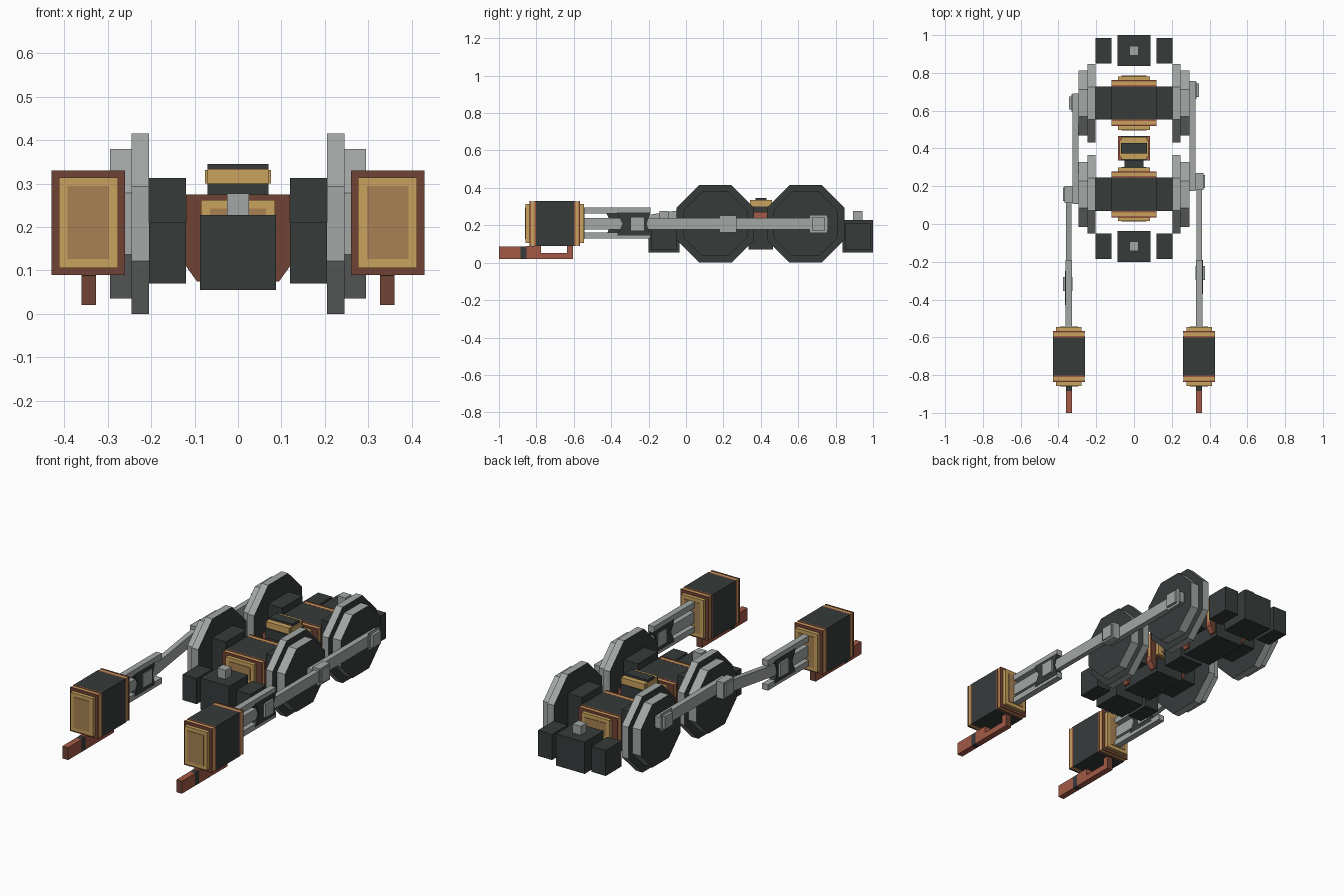
import bpy, bmesh, math
from mathutils import Vector

if "Cube" in bpy.data.objects:
    bpy.data.objects.remove(bpy.data.objects["Cube"])


def material(name, rgb):
    m = bpy.data.materials.new(name)
    m.use_nodes = True
    m.diffuse_color = (*rgb, 1)
    m.node_tree.nodes["Principled BSDF"].inputs["Base Color"].default_value = (*rgb, 1)
    return m


DARK = material("dark iron", (0.037, 0.045, 0.044))
GREY = material("steel grey", (0.36, 0.39, 0.38))
COPPER = material("copper", (0.36, 0.10, 0.06))
BROWN = material("dark copper", (0.16, 0.055, 0.033))
GOLD = material("brass", (0.58, 0.36, 0.11))
TAN = material("dull brass", (0.39, 0.22, 0.085))


def prism(name, axis, profile, lo, hi, side, ends=None):
    """Extrude a profile along x (points y, z) or y (points x, z)."""
    bm = bmesh.new()

    def place(p, d):
        return (d, p[0], p[1]) if axis == "x" else (p[0], d, p[1])

    rings = [[bm.verts.new(place(p, d)) for p in profile] for d in (lo, hi)]
    n = len(profile)
    caps = [bm.faces.new(r) for r in rings]
    for i in range(n):
        j = (i + 1) % n
        bm.faces.new((rings[0][i], rings[0][j], rings[1][j], rings[1][i]))
    for f in caps:
        f.material_index = 1 if ends else 0
    bmesh.ops.recalc_face_normals(bm, faces=bm.faces)
    mesh = bpy.data.meshes.new(name)
    bm.to_mesh(mesh)
    bm.free()
    for m in (side, ends):
        if m:
            mesh.materials.append(m)
    ob = bpy.data.objects.new(name, mesh)
    bpy.context.collection.objects.link(ob)
    return ob


def box(name, x, y, z, side, ends=None):
    """Box from (low, high) pairs; the ends colour goes on front and back."""
    rect = [(x[0], z[0]), (x[1], z[0]), (x[1], z[1]), (x[0], z[1])]
    return prism(name, "y", rect, y[0], y[1], side, ends)


def mirrored(s, lo, hi):
    return tuple(sorted((s * lo, s * hi)))


def octagon(cy, cz, apothem):
    r = apothem / math.cos(math.pi / 8)
    return [(cy + r * math.cos(math.pi / 8 + k * math.pi / 4),
             cz + r * math.sin(math.pi / 8 + k * math.pi / 4)) for k in range(8)]


def bar(name, s, xs, a, b, width, extra):
    """Flat rod between two (y, z) points."""
    a, b = Vector(a), Vector(b)
    d = (b - a).normalized()
    n = Vector((-d.y, d.x)) * width / 2
    a, b = a - d * extra, b + d * extra
    prism(name, "x", [a - n, b - n, b + n, a + n], *mirrored(s, *xs), GREY)


def boss(name, s, xs, c, size):
    h = size / 2
    box(name, mirrored(s, *xs), (c[0] - h, c[0] + h), (c[1] - h, c[1] + h), GREY)


def end_cap(name, cx, cz, y, d, flange, cover):
    """Layered brass and copper cover growing from y in direction d."""
    def layer(part, start, depth, w, h, side, ends=None):
        ys = sorted((y + d * start, y + d * (start + depth)))
        box(name + part, (cx - w, cx + w), ys, (cz - h, cz + h), side, ends)
    w, h = flange
    layer("_inner_rim", 0, 0.008, w, h, COPPER, BROWN)
    layer("_band", 0.008, 0.018, w - 0.002, h - 0.002, GOLD)
    layer("_outer_rim", 0.026, 0.008, w, h, COPPER, BROWN)
    w, h = cover
    layer("_cover", 0.034, 0.02, w, h, GOLD)
    layer("_panel", 0.054, 0.003, w - 0.02, h - 0.02, TAN)


HUB = 0.2075
AXLES = (0.157, 0.64)

# Wheels: flange disc plus narrower tread
for s, label in ((1, "left"), (-1, "right")):
    for cy, where in zip(AXLES, ("front", "rear")):
        tag = f"{where}_{label}"
        prism("wheel_flange_" + tag, "x", octagon(cy, HUB, 0.2075),
              *mirrored(s, 0.205, 0.245), GREY, DARK)
        prism("wheel_tread_" + tag, "x", octagon(cy, HUB, 0.172),
              *mirrored(s, 0.245, 0.295), GREY, DARK)
        box("axle_block_" + tag, mirrored(s, 0.12, 0.205),
            (cy - 0.088, cy + 0.088), (0.10, 0.313), DARK)

# Motors between the wheels
for cy, where in zip(AXLES, ("front", "rear")):
    box("motor_body_" + where, (-0.12, 0.12), (cy - 0.088, cy + 0.088), (0.14, 0.275), DARK)
    box("motor_keel_" + where, (-0.085, 0.085), (cy - 0.13, cy + 0.13), (0.055, 0.14), DARK)
    for d in (-1, 1):
        y = cy + d * 0.088
        end_cap(f"motor_{where}_{'back' if d > 0 else 'front'}", 0, HUB, y, d,
                (0.12, 0.068), (0.085, 0.055))
        for s in (-1, 1):
            brace = [(s * 0.12, 0.14), (s * 0.085, 0.14), (s * 0.085, 0.075), (s * 0.095, 0.075),
                     (s * 0.12, 0.11)]
            prism(f"motor_brace_{where}", "y", brace, *sorted((y, y + d * 0.034)), COPPER, BROWN)

# Centre pivot
box("pivot_body", (-0.07, 0.07), (0.335, 0.465), (0.07, 0.30), DARK)
box("pivot_core", (-0.07, 0.07), (0.372, 0.43), (0.30, 0.345), DARK)
for y0, y1 in ((0.342, 0.372), (0.43, 0.46)):
    box("pivot_brass", (-0.07, 0.07), (y0, y1), (0.30, 0.334), GOLD)
for s in (-1, 1):
    box("pivot_side_plate", mirrored(s, 0.07, 0.076), (0.355, 0.445), (0.30, 0.332), GOLD)
    box("pivot_flank", mirrored(s, 0.07, 0.085), (0.335, 0.465), (0.20, 0.27), COPPER)
box("pivot_link", (-0.05, 0.05), (0.29, 0.335), (0.16, 0.25), DARK)

# Buffer boxes at both ends
for cy, where in ((-0.118, "front"), (0.918, "rear")):
    box("end_box_" + where, (-0.087, 0.087), (cy - 0.082, cy + 0.082), (0.055, 0.228), DARK)
    box("end_knob_" + where, (-0.025, 0.025), (cy - 0.025, cy + 0.025), (0.228, 0.277), GREY)
    for s in (-1, 1):
        box("end_side_box_" + where, mirrored(s, 0.12, 0.205),
            (cy - 0.068, cy + 0.068), (0.07, 0.21), DARK)

# Rods, crossheads, cylinders and pipes on each side; cranks a quarter turn apart
for s, label, crank, cross_y in ((1, "left", (0.068, 0), -0.26), (-1, "right", (0, 0.07), -0.318)):
    pins = [(cy + crank[0], HUB + crank[1]) for cy in AXLES]
    cross = (cross_y, HUB)
    bar("coupling_rod_" + label, s, (0.295, 0.325), pins[0], pins[1], 0.062, 0.05)
    bar("main_rod_" + label, s, (0.332, 0.36), cross, pins[0], 0.062, 0.02)
    boss("rear_pin_" + label, s, (0.325, 0.345), pins[1], 0.07)
    boss("rear_pin_collar_" + label, s, (0.325, 0.33), pins[1], 0.095)
    boss("main_pin_" + label, s, (0.325, 0.375), pins[0], 0.07)
    boss("main_pin_collar_" + label, s, (0.325, 0.368), pins[0], 0.09)
    boss("crosshead_pin_" + label, s, (0.325, 0.375), cross, 0.075)
    plate = [(cross_y + y, HUB + z) for y, z in
             ((-0.11, -0.062), (0.07, -0.062), (0.05, 0), (0.07, 0.062), (-0.11, 0.062), (-0.08, 0))]
    prism("crosshead_" + label, "x", plate, *mirrored(s, 0.328, 0.364), DARK)
    for z in (0.145, 0.278):
        box("guide_bar_" + label, mirrored(s, 0.328, 0.362), (-0.56, -0.19),
            (z - 0.016, z + 0.016), GREY)
    box("piston_rod_" + label, mirrored(s, 0.332, 0.358), (-0.56, cross_y - 0.03),
        (0.178, 0.238), GREY)

    # Cylinder with layered ends
    cx = s * 0.345
    box("cylinder_" + label, mirrored(s, 0.26, 0.43), (-0.803, -0.60), (0.09, 0.33), DARK)
    end_cap("cylinder_front_" + label, cx, 0.21, -0.803, -1, (0.085, 0.12), (0.068, 0.104))
    end_cap("cylinder_back_" + label, cx, 0.21, -0.60, 1, (0.085, 0.12), (0.068, 0.104))

    # Pipe under the cylinder
    px = mirrored(s, 0.327, 0.361)
    box("pipe_front_" + label, px, (-1.0, -0.885), (0.02, 0.088), COPPER, BROWN)
    box("pipe_band_" + label, px, (-0.885, -0.852), (0.02, 0.088), DARK)
    box("pipe_middle_" + label, px, (-0.852, -0.775), (0.02, 0.09), COPPER)
    box("pipe_rail_" + label, px, (-0.775, -0.637), (0.02, 0.053), COPPER)
    box("pipe_back_" + label, px, (-0.637, -0.605), (0.02, 0.09), COPPER, BROWN)
